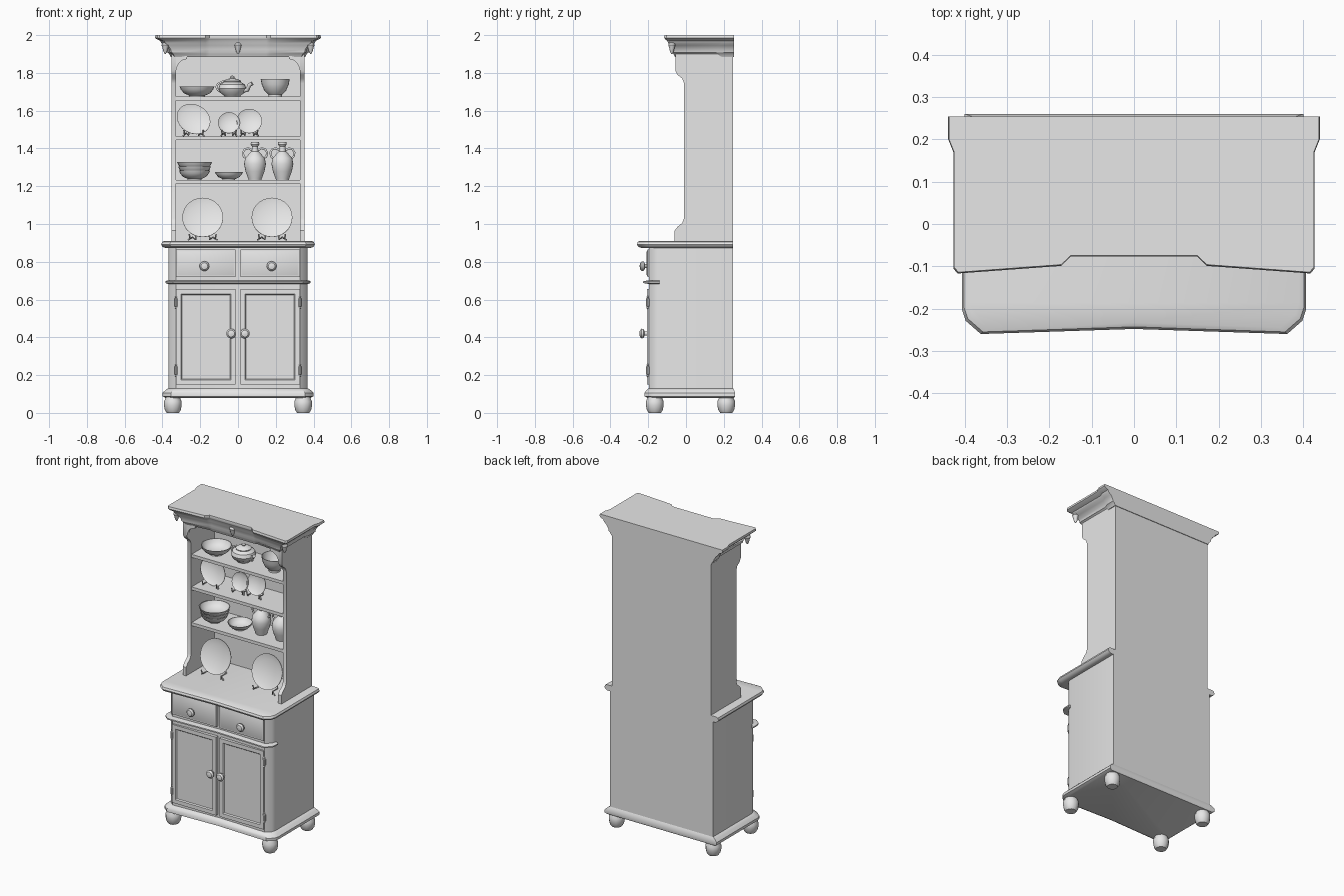
import bpy, bmesh, math
from mathutils import Vector, Matrix

if "Cube" in bpy.data.objects:
    bpy.data.objects.remove(bpy.data.objects["Cube"])

grey = bpy.data.materials.new("plain_grey")
grey.diffuse_color = (0.8, 0.8, 0.8, 1)
grey.use_nodes = True
grey.node_tree.nodes["Principled BSDF"].inputs["Base Color"].default_value = grey.diffuse_color


def finish(name, bm, matrix=None):
    if matrix:
        bm.transform(matrix)
    bmesh.ops.recalc_face_normals(bm, faces=bm.faces)
    mesh = bpy.data.meshes.new(name)
    bm.to_mesh(mesh)
    bm.free()
    mesh.materials.append(grey)
    ob = bpy.data.objects.new(name, mesh)
    bpy.context.collection.objects.link(ob)
    return ob


def loft(name, rings, matrix=None, caps=True, closed=True):
    """Skin a list of equal-length point rings."""
    bm = bmesh.new()
    vs = [[bm.verts.new(p) for p in ring] for ring in rings]
    n = len(rings[0])
    for a, b in zip(vs, vs[1:]):
        for i in range(n):
            bm.faces.new((a[i], a[(i + 1) % n], b[(i + 1) % n], b[i]))
    if caps:
        bm.faces.new(vs[0])
        bm.faces.new(vs[-1])
    return finish(name, bm, matrix)


def lathe(name, profile, matrix, seg=20):
    rings = [[(r * math.cos(2 * math.pi * i / seg), r * math.sin(2 * math.pi * i / seg), z)
              for i in range(seg)] for r, z in profile]
    return loft(name, rings, matrix)


def box(name, x0, x1, y0, y1, z0, z1, inset=0, depth=0):
    bm = bmesh.new()
    bmesh.ops.create_cube(bm, size=1)
    bm.transform(Matrix.Translation(((x0 + x1) / 2, (y0 + y1) / 2, (z0 + z1) / 2))
                 @ Matrix.Diagonal((x1 - x0, y1 - y0, z1 - z0, 1)))
    if inset:
        bm.normal_update()
        front = [f for f in bm.faces if f.normal.y < -0.9]
        bmesh.ops.inset_region(bm, faces=front, thickness=inset, depth=0)
        bmesh.ops.inset_region(bm, faces=front, thickness=0.008, depth=depth)
    return finish(name, bm)


def tube(name, pts, r):
    cu = bpy.data.curves.new(name, 'CURVE')
    cu.dimensions = '3D'
    cu.bevel_depth, cu.bevel_resolution, cu.use_fill_caps = r, 1, True
    sp = cu.splines.new('POLY')
    sp.points.add(len(pts) - 1)
    for p, q in zip(sp.points, pts):
        p.co = (*q, 1)
    cu.materials.append(grey)
    ob = bpy.data.objects.new(name, cu)
    bpy.context.collection.objects.link(ob)


def at(x, y, z, tilt=0, turn=0):
    return (Matrix.Translation((x, y, z)) @ Matrix.Rotation(math.radians(turn), 4, 'Z')
            @ Matrix.Rotation(math.radians(tilt), 4, 'X'))


def chamfered(hw, front, back, z, c=0.045):
    """Plan outline with cut front corners and a slightly hollow front."""
    return [(-hw, back, z), (-hw, front + c * 1.3, z), (-hw + c * .2, front + c * .7, z),
            (-hw + c, front, z), (0, front + 0.012, z),
            (hw - c, front, z), (hw - c * .2, front + c * .7, z), (hw, front + c * 1.3, z), (hw, back, z)]


# Feet
for x in (-0.345, 0.345):
    for y in (-0.165, 0.213):
        lathe("foot", [(.032, 0), (.042, .015), (.047, .04), (.047, .06), (.036, .085)], at(x, y, 0), 12)

# Plinth, cupboard body, ledge and counter
loft("plinth", [chamfered(h, f, b, z) for h, f, b, z in
                ((.385, -.205, .255, .08), (.4, -.22, .26, .088), (.4, -.22, .26, .105),
                 (.385, -.21, .255, .12), (.37, -.198, .25, .13))])
loft("cupboard_body", [chamfered(.368, -.197, .25, z, .04) for z in (.1, .885)])
loft("ledge", [chamfered(h, f, -.14, z, .04) for h, f, z in
               ((.372, -.2, .683), (.385, -.228, .688), (.385, -.228, .696), (.372, -.2, .702))])
loft("counter", [chamfered(h, f, .25, z) for h, f, z in
                 ((.385, -.235, .873), (.4, -.253, .88), (.407, -.26, .892), (.402, -.255, .905), (.39, -.245, .91))])

# Drawers, doors, knobs and hinges
knob = [(.011, -.005), (.011, .012), (.024, .018), (.026, .028), (.018, .037), (.004, .04)]
for s in (-1, 1):
    a, b = sorted((s * .012, s * .327))
    box("drawer", a, b, -.205, -.16, .72, .865, .008, .003)
    box("door", a, b, -.207, -.16, .15, .655, .035, -.007)
    lathe("drawer_knob", knob, at(s * .178, -.205, .777, 90), 16)
    lathe("door_knob", knob, at(s * .036, -.207, .42, 90), 16)
    for z in (.225, .585):
        lathe("hinge", [(.002, -.035), (.007, -.029), (.004, -.023), (.01, -.02), (.01, .02),
                        (.004, .023), (.007, .029), (.002, .035)], at(s * .328, -.203, z), 10)

# Hutch side panels with flared top and bottom
side = [(.25, .9), (-.06, .9), (-.06, .965), (-.045, .985), (-.02, 1.005), (-.01, 1.03), (-.01, 1.745),
        (-.02, 1.77), (-.045, 1.79), (-.056, 1.81), (-.056, 1.9), (.25, 1.9)]
for s in (-1, 1):
    loft("hutch_side", [[(s * x, y, z) for y, z in side] for x in (.328, .352)])
    # Curved corner bracket in the opening
    arc = [(.335, 1.89), (.27, 1.89)] + [
        (.27 + .055 * math.sin(t), 1.815 + .058 * math.cos(t)) for t in
        (math.pi / 2 * k / 5 for k in range(6))] + [(.335, 1.815)]
    loft("corner_bracket", [[(s * x, y, z) for x, z in arc] for y in (-.054, -.035)])
box("hutch_back", -.345, .345, .23, .25, .9, 1.9)
for z in (1.225, 1.455, 1.665):
    box("shelf", -.335, .335, 0, .235, z - .008, z + .008)
    box("shelf_lip", -.335, .335, -.006, .004, z - .011, z + .009)


# Cornice with a set-back middle, flaring towards the top
def cornice_ring(hw, front, mid, z):
    right = [(.15, mid), (.172, front + .018), (hw - .01, front), (hw, front + .012),
             (hw, .17), (hw + .012, .2), (hw + .012, .254)]
    return [(-x, y, z) for x, y in reversed(right)] + [(x, y, z) for x, y in right]


loft("cornice", [cornice_ring(*p) for p in (
    (.345, -.058, -.045, 1.885), (.352, -.066, -.05, 1.9), (.362, -.074, -.053, 1.908),
    (.366, -.076, -.054, 1.925), (.38, -.086, -.06, 1.945), (.395, -.094, -.066, 1.958),
    (.4, -.1, -.068, 1.97), (.418, -.11, -.073, 1.978), (.427, -.117, -.077, 1.986), (.425, -.114, -.075, 2.0))])
# Carved drops on the cornice
drop = [(.003, -.035), (.01, -.022), (.014, -.005), (.02, .012), (.015, .024), (.004, .03)]
for x, y in ((0, -.055), (-.385, -.075), (.385, -.075)):
    lathe("carved_drop", drop, at(x, y, 1.935), 10)


# Crockery
def bowl(name, x, y, z, r, h):
    lathe(name, [(r * .45, 0), (r * .45, h * .12), (r * .75, h * .35), (r * .93, h * .7), (r, h),
                 (r * .95, h), (r * .85, h * .65), (r * .6, h * .3), (r * .1, h * .2)], at(x, y, z), 24)


def plate(x, y, base, r, turn=0, wide=1):
    lean = 74
    lathe("plate", [(r * .55, -.008), (r * .6, -.006), (r, .008), (r, .012), (r * .68, 0), (r * .05, -.002)],
          at(x, y, base + r + .012, lean, 0) @ Matrix.Rotation(math.radians(turn), 4, 'Z')
          @ Matrix.Diagonal((wide, 1, 1, 1)), 28)
    yb = y - r * .27
    for s in (-1, 1):
        tube("plate_stand", [(x + s * r * .25, y + r * .35, base + r * .9), (x + s * r * .35, y + r * .4, base + .005),
                             (x + s * r * .5, yb, base + .018), (x + s * r * .62, yb - .022, base + .012),
                             (x + s * r * .66, yb - .026, base + .034)], .004)
        tube("plate_stand_foot", [(x + s * r * .5, yb, base + .018), (x + s * r * .72, yb - .014, base + .003)], .004)


# Top shelf: bowls and teapot
bowl("shallow_bowl", -.217, .09, 1.673, .092, .055)
bowl("deep_bowl", .197, .09, 1.673, .077, .095)
lathe("teapot", [(.04, 0), (.045, .008), (.065, .022), (.074, .045), (.066, .066), (.045, .078), (.047, .084),
                 (.03, .094), (.01, .098), (.012, .106), (.003, .112)], at(-.03, .1, 1.673), 24)
tube("teapot_spout", [(.03, .08, 1.705), (.05, .07, 1.71), (.06, .062, 1.735), (.075, .055, 1.745)], .011)
tube("teapot_handle", [(-.03 + .065 * math.cos(t) - .02, .1, 1.725 + .034 * math.sin(t))
                       for t in (math.radians(60 + 30 * k) for k in range(9))], .006)

# Second shelf: plates on stands
plate(-.235, .09, 1.463, .078, -35, 1.2)
plate(-.048, .1, 1.463, .058)
plate(.06, .11, 1.463, .067)

# Third shelf: stacked bowls, dish and two-handled jars
for k in range(3):
    bowl("stacked_bowl", -.23, .09, 1.233 + k * .022, .082 + k * .005, .05)
bowl("small_dish", -.048, .09, 1.233, .074, .043)
for x in (.09, .235):
    lathe("jar", [(.034, 0), (.036, .008), (.05, .045), (.058, .085), (.052, .115), (.032, .138), (.018, .152),
                  (.016, .178), (.023, .188), (.022, .2), (.014, .2), (.01, .17)], at(x, .11, 1.233), 24)
    for s in (-1, 1):
        tube("jar_handle", [(x + s * a, .11, 1.233 + b) for a, b in
                            ((.016, .158), (.035, .168), (.054, .163), (.064, .145), (.06, .125), (.046, .112))], .006)

# Counter: large plates
plate(-.187, .05, .912, .108)
plate(.18, .05, .912, .108)

# Smooth shading with sharp edges kept
bpy.ops.object.select_all(action='DESELECT')
for ob in bpy.data.objects:
    if ob.type == 'MESH':
        ob.select_set(True)
        bpy.context.view_layer.objects.active = ob
bpy.ops.object.shade_smooth_by_angle(angle=math.radians(35))
